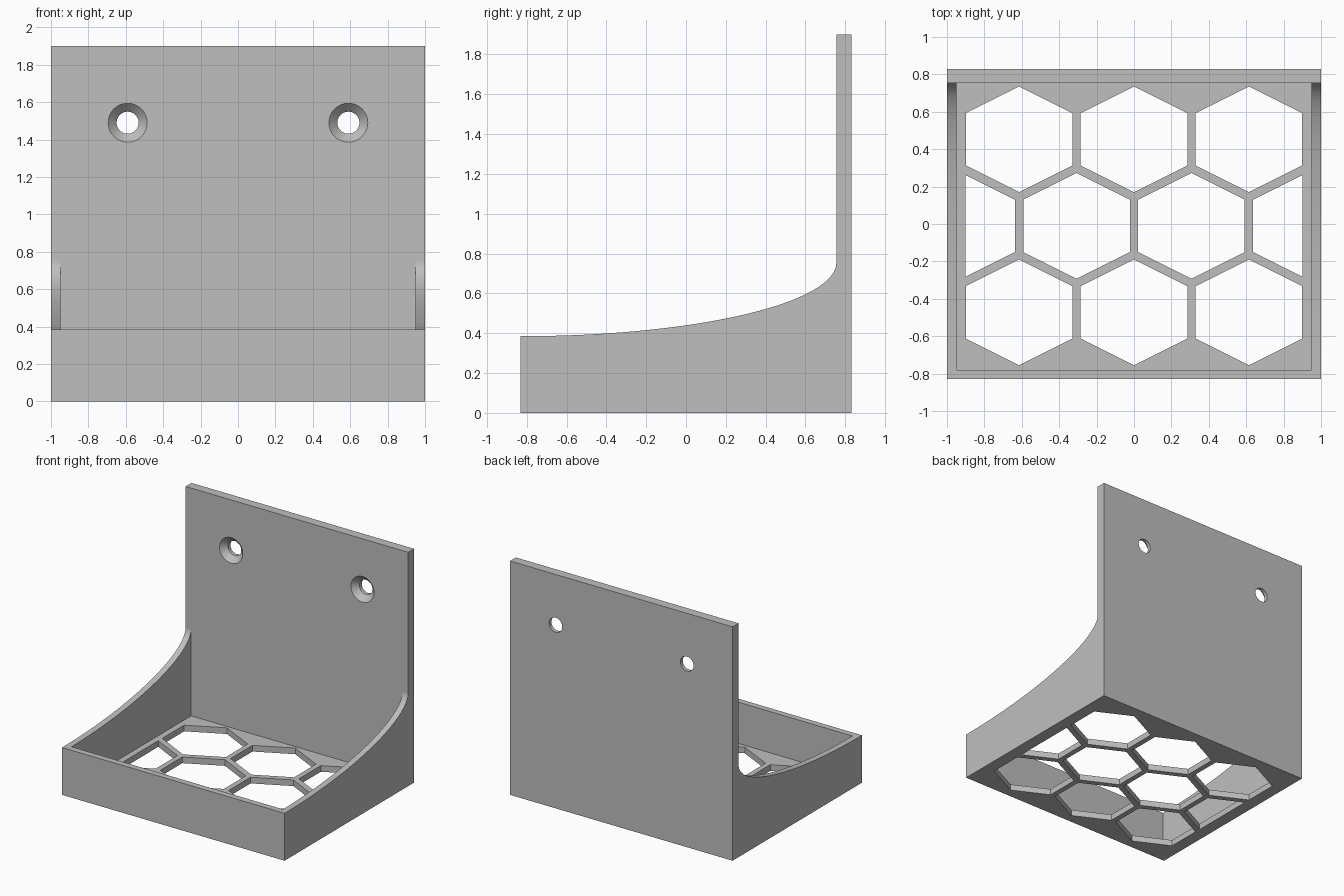
import bpy, bmesh, math
from mathutils import Vector

if "Cube" in bpy.data.objects:
    bpy.data.objects.remove(bpy.data.objects["Cube"])

W, D = 1.0, 0.83            # half width, half depth
PLATE_Y, HEIGHT = 0.755, 1.9
RIM, CURVE_TOP = 0.385, 0.755
WALL, FLOOR = 0.05, 0.05


def prism(name, outline, offset):
    """Solid made by sweeping a planar outline along an offset."""
    bm = bmesh.new()
    face = bm.faces.new([bm.verts.new(p) for p in outline])
    swept = bmesh.ops.extrude_face_region(bm, geom=[face])
    verts = [g for g in swept["geom"] if isinstance(g, bmesh.types.BMVert)]
    bmesh.ops.translate(bm, verts=verts, vec=Vector(offset))
    bmesh.ops.recalc_face_normals(bm, faces=bm.faces)
    return add_object(name, bm)


def add_object(name, bm):
    mesh = bpy.data.meshes.new(name)
    bm.to_mesh(mesh)
    bm.free()
    ob = bpy.data.objects.new(name, mesh)
    bpy.context.collection.objects.link(ob)
    return ob


def hexagon(cx, cy):
    """Hexagonal floor opening, trimmed at the side borders."""
    hx, side, tip, lim = 0.285, 0.14, 0.2825, 0.9
    pts = [(cx + hx, cy - side), (cx + hx, cy + side), (cx, cy + tip),
           (cx - hx, cy + side), (cx - hx, cy - side), (cx, cy - tip)]
    out = []
    for sign in (1, -1):
        out = []
        for (ax, ay), (bx, by) in zip(pts, pts[1:] + pts[:1]):
            a_in, b_in = sign * ax <= lim, sign * bx <= lim
            if a_in:
                out.append((ax, ay))
            if a_in != b_in:
                t = (sign * lim - ax) / (bx - ax)
                out.append((sign * lim, ay + t * (by - ay)))
        pts = out
    return [(x, y, -0.1) for x, y in pts]


def countersink(x, z):
    """Screw hole: straight bore with a flared front."""
    n, bm = 48, bmesh.new()
    rings = []
    for y, r in ((PLATE_Y - 0.02, 0.124), (PLATE_Y + 0.045, 0.059), (D + 0.1, 0.059)):
        rings.append([bm.verts.new((x + r * math.cos(2 * math.pi * i / n), y,
                                    z + r * math.sin(2 * math.pi * i / n))) for i in range(n)])
    for a, b in zip(rings, rings[1:]):
        for i in range(n):
            j = (i + 1) % n
            bm.faces.new((a[i], a[j], b[j], b[i]))
    bm.faces.new(rings[0])
    bm.faces.new(rings[-1])
    bmesh.ops.recalc_face_normals(bm, faces=bm.faces)
    return add_object("screw_hole_cutter", bm)


# Side profile: tray with an elliptical sweep up into the back plate
steps = 48
profile = [(D, 0), (D, HEIGHT), (PLATE_Y, HEIGHT)]
for i in range(steps + 1):
    t = math.pi / 2 * (1 - i / steps)
    profile.append((-D + (PLATE_Y + D) * math.sin(t),
                    CURVE_TOP - (CURVE_TOP - RIM) * math.cos(t)))
profile.append((-D, 0))
shelf = prism("wall_shelf", [(-W, y, z) for y, z in profile], (2 * W, 0, 0))

# Tray hollow
x, y0 = W - WALL, -D + WALL
cutters = [prism("tray_cutter", [(-x, y0, FLOOR), (x, y0, FLOOR), (x, PLATE_Y, FLOOR),
                                 (-x, PLATE_Y, FLOOR)], (0, 0, 1.0))]

# Honeycomb openings in the floor
for row in (-1, 0, 1):
    columns = (-1.5, -0.5, 0.5, 1.5) if row == 0 else (-1, 0, 1)
    for c in columns:
        cutters.append(prism("honeycomb_cutter",
                             hexagon(c * 0.614, -0.01 + row * 0.4625), (0, 0, 0.3)))

# Screw holes in the back plate
for sx in (-0.59, 0.59):
    cutters.append(countersink(sx, 1.49))

# Cut everything out and bake the result
for c in cutters:
    c.hide_render = True
    mod = shelf.modifiers.new("cut", "BOOLEAN")
    mod.operation, mod.solver, mod.object = "DIFFERENCE", "EXACT", c
deps = bpy.context.evaluated_depsgraph_get()
baked = bpy.data.meshes.new_from_object(shelf.evaluated_get(deps))
shelf.modifiers.clear()
shelf.data = baked
for c in cutters:
    bpy.data.objects.remove(c, do_unlink=True)

# Smooth the curved faces, keep flat ones flat
bpy.context.view_layer.objects.active = shelf
shelf.select_set(True)
bpy.ops.object.shade_smooth_by_angle(angle=math.radians(30))
for p in shelf.data.polygons:
    if max(abs(v) for v in p.normal) > 0.99999:
        p.use_smooth = False

grey = bpy.data.materials.new("light_grey")
grey.diffuse_color = (0.52, 0.52, 0.52, 1)
grey.use_nodes = True
grey.node_tree.nodes["Principled BSDF"].inputs["Base Color"].default_value = grey.diffuse_color
shelf.data.materials.clear()
shelf.data.materials.append(grey)
